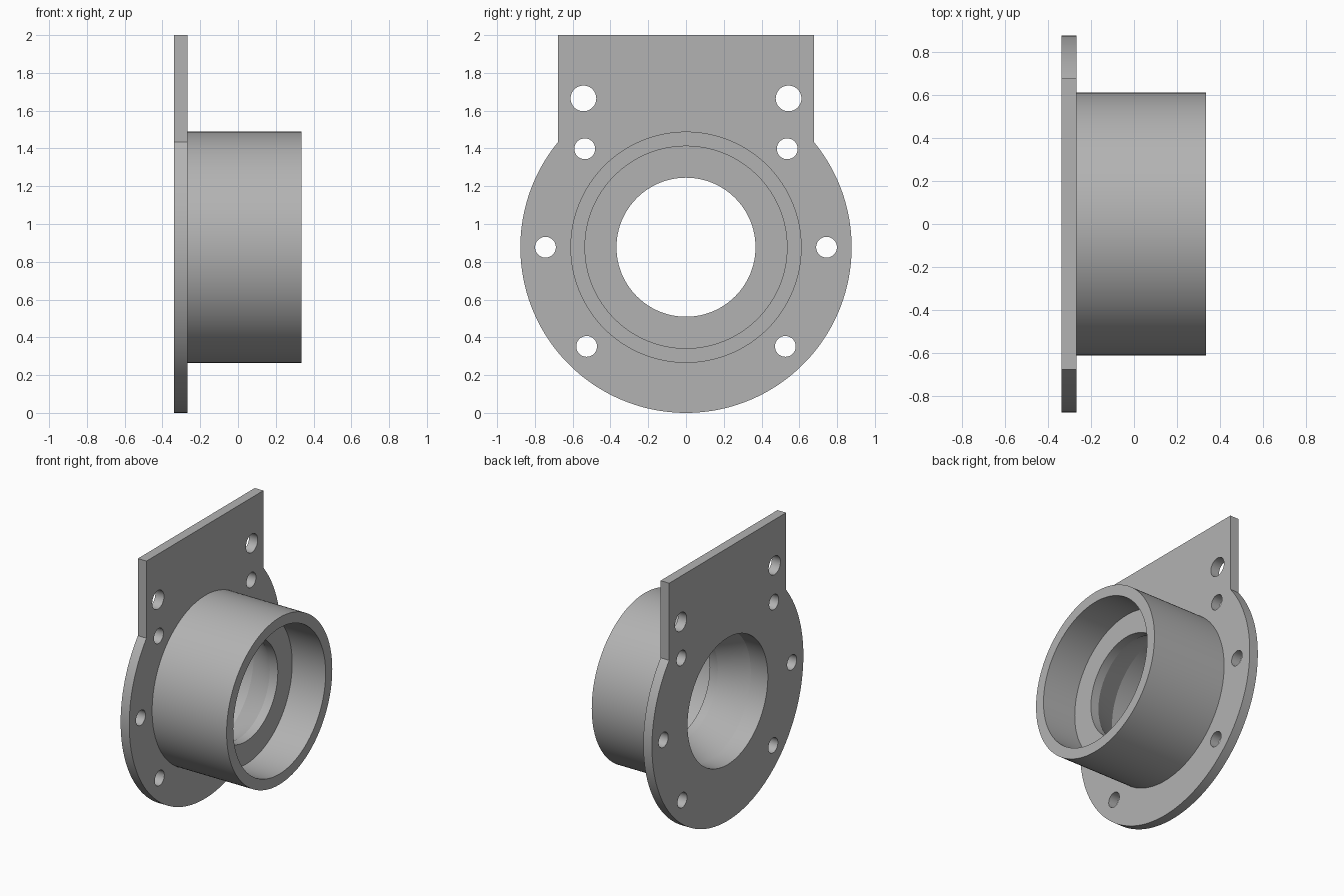
import bpy, bmesh
from math import sin, cos, pi, radians, asin
from mathutils import Matrix

cube = bpy.data.objects.get("Cube")
if cube:
    bpy.data.objects.remove(cube, do_unlink=True)

CZ = 0.877            # height of the bore axis
DISC_R = 0.877
TAB_Y = 0.677         # half width of the upper tab
BACK, FRONT, END = -0.338, -0.268, 0.336
BORE_R = 0.465

metal = bpy.data.materials.new("grey metal")
metal.use_nodes = True
grey = (0.45, 0.45, 0.45, 1)
metal.diffuse_color = grey
metal.node_tree.nodes["Principled BSDF"].inputs["Base Color"].default_value = grey


def arc(cy, cz, r, start, end, n):
    return [(cy + r * cos(start + (end - start) * i / n),
             cz + r * sin(start + (end - start) * i / n)) for i in range(n + 1)]


def circle(cy, cz, r, n=48):
    return arc(cy, cz, r, 0, 2 * pi, n)[:-1]


def finish(obj):
    bm = bmesh.new()
    bm.from_mesh(obj.data)
    bmesh.ops.remove_doubles(bm, verts=bm.verts, dist=0.0001)
    bmesh.ops.recalc_face_normals(bm, faces=bm.faces)
    bm.to_mesh(obj.data)
    bm.free()
    obj.data.materials.clear()
    obj.data.materials.append(metal)
    bpy.ops.object.select_all(action='DESELECT')
    obj.select_set(True)
    bpy.context.view_layer.objects.active = obj
    bpy.ops.object.shade_smooth_by_angle(angle=radians(20))


# Flange plate: round disc with a square tab, drilled
shoulder = asin((DISC_R ** 2 - TAB_Y ** 2) ** 0.5 / DISC_R)
outline = [(TAB_Y, 2), (-TAB_Y, 2)] + arc(0, CZ, DISC_R, pi - shoulder, 2 * pi + shoulder, 128)
loops = [outline, circle(0, CZ, BORE_R, 128)]
for y, z, r in [(0.543, 1.665, 0.068), (0.536, 1.398, 0.055),
                (0.744, CZ, 0.055), (0.526, 0.352, 0.055)]:
    loops += [circle(side * y, z, r) for side in (-1, 1)]

curve = bpy.data.curves.new("flange_outline", 'CURVE')
curve.dimensions = '2D'
curve.fill_mode = 'BOTH'
curve.extrude = (FRONT - BACK) / 2
for loop in loops:
    spline = curve.splines.new('POLY')
    spline.points.add(len(loop) - 1)
    for point, (y, z) in zip(spline.points, loop):
        point.co = (y, z, 0, 1)
    spline.use_cyclic_u = True
outline_obj = bpy.data.objects.new("flange_outline", curve)
bpy.context.collection.objects.link(outline_obj)
bpy.context.view_layer.update()
mesh = bpy.data.meshes.new_from_object(
    outline_obj.evaluated_get(bpy.context.evaluated_depsgraph_get()))
bpy.data.objects.remove(outline_obj, do_unlink=True)
# Stand the plate up, facing along x
mesh.transform(Matrix(((0, 0, 1, (BACK + FRONT) / 2), (1, 0, 0, 0),
                       (0, 1, 0, 0), (0, 0, 0, 1))))
flange = bpy.data.objects.new("flange_plate", mesh)
bpy.context.collection.objects.link(flange)
finish(flange)

# Bearing housing: turned profile of (x, radius) with seat, lip and tapered bore
profile = [(FRONT, 0.612), (END, 0.612), (END, 0.535), (0.065, 0.535),
           (0.065, 0.368), (0.0, 0.368), (-0.2, BORE_R), (FRONT, BORE_R)]
SIDES = 128
bm = bmesh.new()
rings = [[bm.verts.new((x, y, z)) for y, z in circle(0, CZ, r, SIDES)] for x, r in profile]
for a, b in zip(rings, rings[1:]):
    for i in range(SIDES):
        j = (i + 1) % SIDES
        bm.faces.new((a[i], a[j], b[j], b[i]))
mesh = bpy.data.meshes.new("bearing_housing")
bm.to_mesh(mesh)
bm.free()
housing = bpy.data.objects.new("bearing_housing", mesh)
bpy.context.collection.objects.link(housing)
finish(housing)
